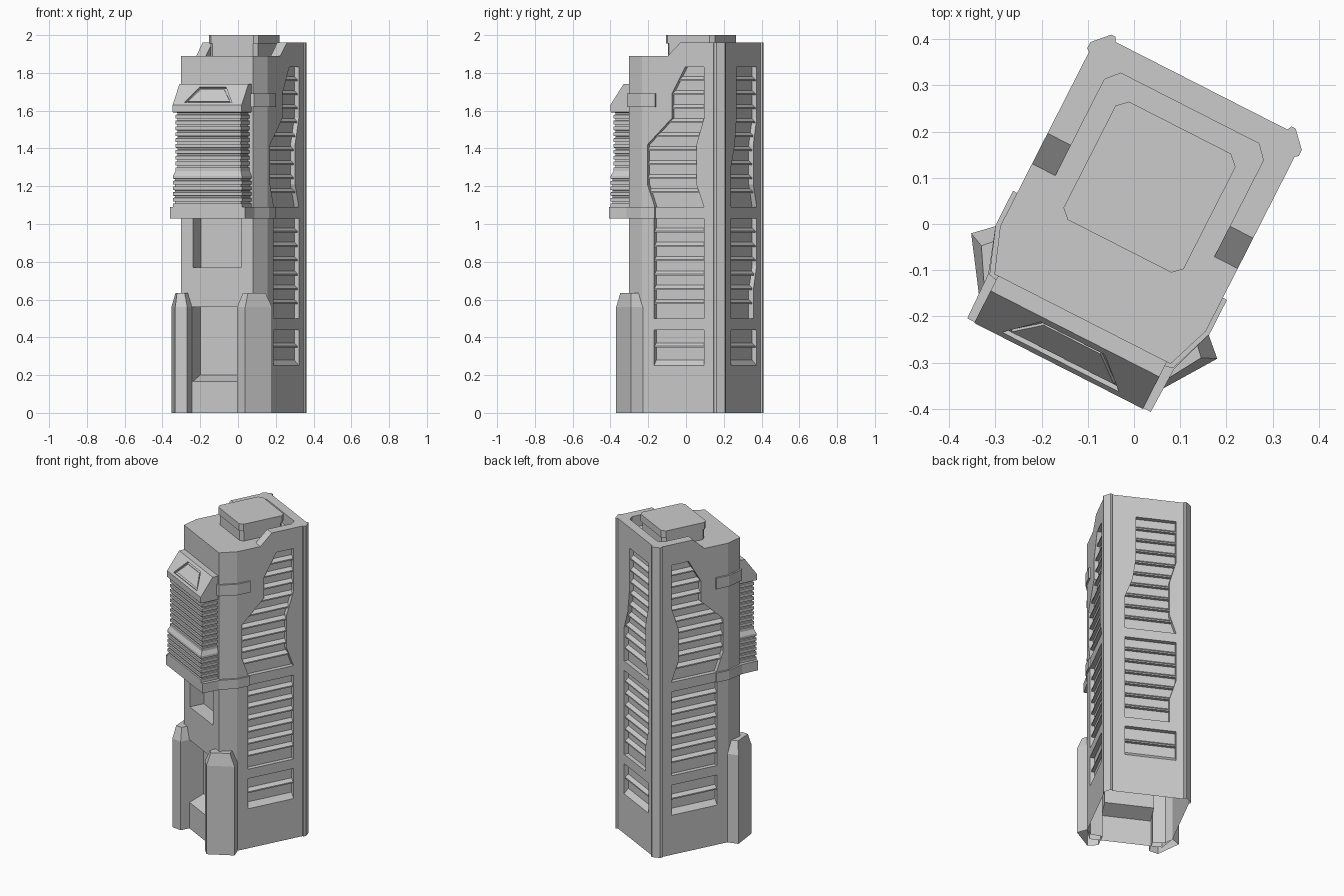
import bpy, bmesh, math
from mathutils import Matrix, Vector

if "Cube" in bpy.data.objects:
    bpy.data.objects.remove(bpy.data.objects["Cube"])

# Built in the tower's own axes (front = -y), then turned about z
TURN = Matrix.Rotation(math.radians(-27), 4, 'Z') @ Matrix.Translation((-0.006, 0, 0))


def make(name, lofts):
    """One object from several lofts; each loft is a list of equal-length point rings."""
    me = bpy.data.meshes.new(name)
    bm = bmesh.new()
    for rings in lofts:
        vs = [[bm.verts.new(TURN @ Vector(p)) for p in r] for r in rings]
        n = len(vs[0])
        for a, b in zip(vs, vs[1:]):
            for i in range(n):
                bm.faces.new((a[i], a[(i + 1) % n], b[(i + 1) % n], b[i]))
        bm.faces.new(vs[0][::-1])
        bm.faces.new(vs[-1])
    bmesh.ops.recalc_face_normals(bm, faces=bm.faces)
    bm.to_mesh(me)
    bm.free()
    ob = bpy.data.objects.new(name, me)
    bpy.context.collection.objects.link(ob)
    return ob


def column(pts, z0, z1):
    return [[(x, y, z) for x, y in pts] for z in (z0, z1)]


def across(profile, w):
    return [[(x, y, z) for y, z in profile] for x in (-w, w)]


def both(half):
    """Mirror a half outline (right side, front to back) into a closed outline."""
    return half + [(-x, y) for x, y in reversed(half)]


def cut(ob, lofts):
    """Cut every loft out of ob and apply."""
    bpy.context.view_layer.objects.active = ob
    for rings in lofts:
        c = make("cutter", [rings])
        c.hide_render = True
        m = ob.modifiers.new("cut", 'BOOLEAN')
        m.operation, m.object, m.solver = 'DIFFERENCE', c, 'EXACT'
        bpy.ops.object.modifier_apply(modifier=m.name)
        bpy.data.objects.remove(c)


def open_bottom(ob):
    bm = bmesh.new()
    bm.from_mesh(ob.data)
    low = [f for f in bm.faces if all(v.co.z < 1e-4 for v in f.verts)]
    bmesh.ops.delete(bm, geom=low, context='FACES')
    bm.to_mesh(ob.data)
    bm.free()


# Louvre panels: rows of (z, low edge, high edge) along each wall
side_rows = [
    [(0.25, -0.066, 0.231), (0.44, -0.066, 0.231)],
    [(0.50, -0.066, 0.231), (1.03, -0.066, 0.231)],
    [(1.09, -0.061, 0.231), (1.21, -0.105, 0.186), (1.42, -0.105, 0.186),
     (1.56, 0.04, 0.231), (1.69, 0.04, 0.231), (1.83, 0.119, 0.231)]]
back_rows = [
    [(0.25, -0.165, 0.135), (0.44, -0.165, 0.135)],
    [(0.50, -0.125, 0.135), (0.65, -0.125, 0.135), (0.78, -0.165, 0.135), (1.03, -0.165, 0.135)],
    [(1.09, -0.165, 0.135), (1.21, -0.125, 0.135), (1.30, -0.125, 0.135),
     (1.42, -0.125, 0.09), (1.56, -0.165, 0.07), (1.83, -0.165, 0.07)]]
walls = {
    "right": (side_rows, lambda s, z, d: (0.25 - d, s, z)),
    "left": (side_rows, lambda s, z, d: (-0.25 + d, s, z)),
    "back": (back_rows, lambda s, z, d: (s, 0.333 - d, z))}
DEPTH = 0.027


def edges_at(rows, z):
    for (za, la, ha), (zb, lb, hb) in zip(rows, rows[1:]):
        if z <= zb:
            t = (z - za) / (zb - za)
            return la + (lb - la) * t, ha + (hb - ha) * t
    return rows[-1][1:]


def bar(rows, put, section):
    """Horizontal bar whose ends follow the panel edges; section is (depth, z)."""
    return [[put(edges_at(rows, z)[k], z, d) for d, z in section] for k in (0, 1)]


# Main body with chamfered front and proud rear corner posts
body = make("tower_body", [column(both([
    (0.214, -0.234), (0.25, -0.136), (0.25, 0.288), (0.257, 0.293), (0.257, 0.308),
    (0.224, 0.343), (0.214, 0.343), (0.209, 0.333)]), 0, 1.96)])
cuts = [
    # low front roof, roof well, doorway and window niche
    across([(-0.5, 1.89), (0.016, 1.89), (0.09, 1.96), (0.127, 2.0), (0.127, 2.1), (-0.5, 2.1)], 0.4),
    column(both([(0.193, -0.1), (0.193, 0.25), (0.168, 0.278)]), 1.89, 2.1),
    across([(-0.3, 0.165), (-0.234, 0.165), (-0.143, 0.2), (-0.143, 0.56), (-0.3, 0.56)], 0.145),
    across([(-0.3, 0.77), (-0.143, 0.77), (-0.143, 1.03), (-0.3, 1.03)], 0.142)]
for panels, put in walls.values():
    for rows in panels:
        cuts.append([[put(l, z, d) for z, l, h in rows] + [put(h, z, d) for z, l, h in reversed(rows)]
                     for d in (-0.05, DEPTH)])
cut(body, cuts)
open_bottom(body)

# Louvre slats in every panel
for side, (panels, put) in walls.items():
    bars = []
    for rows in panels:
        z0, z1 = rows[0][0], rows[-1][0]
        n = round((z1 - z0) / 0.077)
        for i in range(1, n):
            z = z0 + (z1 - z0) * i / n
            bars.append(bar(rows, put, [(DEPTH, z), (0.008, z), (0.008, z + 0.008), (DEPTH, z + 0.025)]))
    low = panels[0]
    bars.append(bar(low, put, [(DEPTH, 0.25), (0.0, 0.25), (DEPTH, 0.28)]))
    make(side + "_louvres", bars)

# Roof block: narrow neck under a cap
block = [(0.126, -0.057), (0.146, -0.038), (0.146, 0.21), (0.124, 0.231)]
neck = [(x - 0.006, y * 0.95 + 0.004) for x, y in block]
make("roof_block", [column(both(neck), 1.88, 1.955), column(both(block), 1.955, 2.0)])

# Ribbed front pod with sloped hood
levels = [(1.07, 0.205, -0.346)]
for z0, z1, n, w, f in ((1.09, 1.24, 5, 0.205, -0.346), (1.28, 1.59, 10, 0.194, -0.334)):
    p = (z1 - z0) / n
    for i in range(n):
        z = z0 + p * i
        levels += [(z, w, f), (z + p * 0.6, w, f), (z + p * 0.65, w - 0.008, f + 0.008),
                   (z + p * 0.95, w - 0.008, f + 0.008)]
    if n == 5:
        levels += [(1.24, w, f), (1.255, w, f)]
levels += [(1.592, 0.205, -0.348), (1.63, 0.205, -0.348), (1.74, 0.205, -0.27)]
pod = make("front_pod", [[[(-w, -0.2, z), (-w, f, z), (w, f, z), (w, -0.2, z)] for z, w, f in levels]])
hood = lambda x, t, d: (x, -0.348 + 0.078 * t - 0.816 * d, 1.63 + 0.11 * t + 0.578 * d)
trapezoid = [(-0.142, 0.12), (0.142, 0.12), (0.078, 0.86), (-0.078, 0.86)]
cut(pod, [[[hood(x, t, d) for x, t in trapezoid] for d in (-0.012, 0.03)]])
make("hood_plate", [[[hood(x * 0.88, 0.49 + (t - 0.49) * 0.78, d) for x, t in trapezoid]
                     for d in (-0.016, -0.004)]])

# Collar under the pod and the strap beside its hood
make("collar", [column(both([(0.223, -0.346), (0.226, -0.24), (0.26, -0.138), (0.26, -0.058)]), 1.03, 1.09)])
make("strap", [column(both([(0.2, -0.245), (0.223, -0.24), (0.26, -0.138), (0.26, -0.055)]), 1.62, 1.69)])

# Front buttress legs with tapered tops
foot = [(0.148, -0.19), (0.148, -0.29), (0.208, -0.312), (0.299, -0.178), (0.25, -0.132), (0.22, -0.18)]
tip = [(0.215 + (x - 0.215) * 0.62, -0.225 + (y + 0.225) * 0.7) for x, y in foot]
for side, s in (("right", 1), ("left", -1)):
    leg = make(side + "_buttress", [[[(s * x, y, z) for x, y in ring]
               for ring, z in ((foot, 0), (foot, 0.56), (tip, 0.635))]])
    open_bottom(leg)
